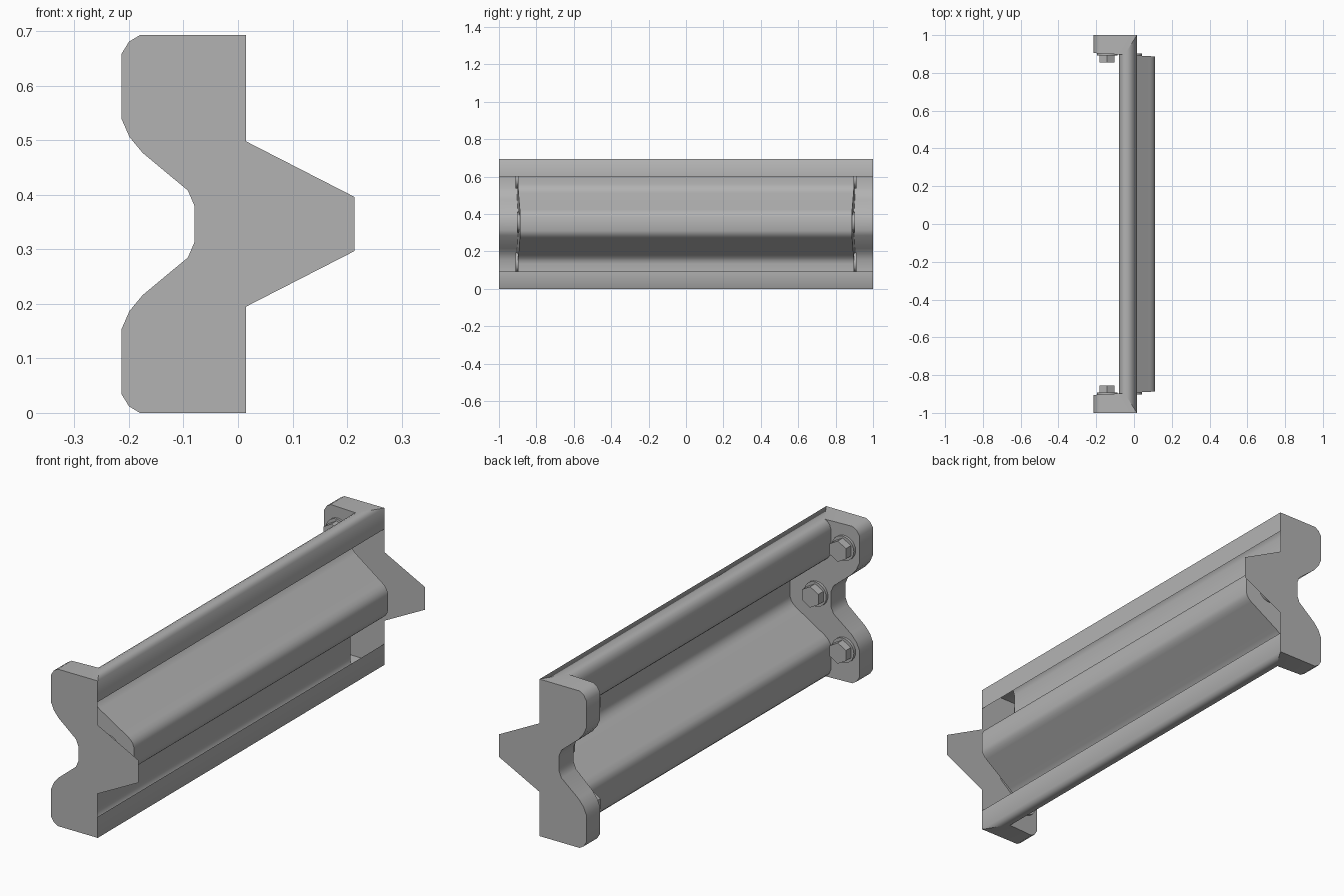
import bpy, bmesh, math
from mathutils import Matrix

if "Cube" in bpy.data.objects:
    bpy.data.objects.remove(bpy.data.objects["Cube"])

H = 0.693  # total height; every profile is symmetric about H / 2

# Dark galvanised grey
steel = bpy.data.materials.new("dark_grey")
steel.diffuse_color = (0.45, 0.45, 0.45, 1)
steel.use_nodes = True
steel.node_tree.nodes["Principled BSDF"].inputs["Base Color"].default_value = steel.diffuse_color


def both_halves(upper):
    """Extend an upper-half (x, z) profile with its reflection below."""
    return upper + [(x, H - z) for x, z in reversed(upper)]


def inner_y(x):
    """Slightly slanted plane where the beam meets the end brackets."""
    return 0.893 - 0.055 * x


def finish(name, bm, mirror=False, angle=50):
    bmesh.ops.recalc_face_normals(bm, faces=bm.faces)
    mesh = bpy.data.meshes.new(name)
    bm.to_mesh(mesh)
    bm.free()
    mesh.materials.append(steel)
    ob = bpy.data.objects.new(name, mesh)
    bpy.context.collection.objects.link(ob)
    bpy.ops.object.select_all(action='DESELECT')
    ob.select_set(True)
    bpy.context.view_layer.objects.active = ob
    bpy.ops.object.shade_smooth_by_angle(angle=math.radians(angle))
    if mirror:
        mod = ob.modifiers.new("both_ends", 'MIRROR')
        mod.use_axis = (False, True, False)
        mod.use_mirror_merge = False
    return ob


# Corrugated beam: front lip, top, rear bump, slope, central ridge
beam = both_halves([
    (0.015, 0.6), (0.015, H), (-0.05, H), (-0.062, 0.687), (-0.073, 0.675),
    (-0.08, 0.655), (-0.08, 0.56), (-0.077, 0.543), (-0.068, 0.528),
    (-0.05, 0.512), (0.085, 0.422), (0.098, 0.411), (0.107, 0.398),
    (0.112, 0.383)])
bm = bmesh.new()
rows = []
for i, (x, z) in enumerate(beam):
    # the lips run the whole length, the rest stops at the brackets
    y = 1.0 if i < 2 or i >= len(beam) - 2 else inner_y(x)
    rows.append((bm.verts.new((x, -y, z)), bm.verts.new((x, y, z))))
for a, b in zip(rows, rows[1:]):
    bm.faces.new((a[0], a[1], b[1], b[0]))
finish("corrugated_beam", bm, angle=170)

# End brackets: flat outer plate with pointed tab, rim, and bolting face
back = both_halves([
    (-0.18, H), (-0.2, 0.681), (-0.214, 0.658), (-0.214, 0.54),
    (-0.199, 0.506), (-0.175, 0.477), (-0.092, 0.408), (-0.08, 0.38)])
tab = both_halves([(0.015, H), (0.015, 0.498), (0.214, 0.396)])
bm = bmesh.new()
tab_v = [bm.verts.new((x, 1, z)) for x, z in tab]
outer = [bm.verts.new((x, 1, z)) for x, z in back]
inner = [bm.verts.new((x, inner_y(x), z)) for x, z in back]
seat = [bm.verts.new((x, inner_y(x), z)) for x, z in beam[2:-2]]
bm.faces.new(tab_v + outer[::-1])
bm.faces.new(inner + seat[::-1])
rim_out = [tab_v[0]] + outer + [tab_v[-1]]
rim_in = [seat[0]] + inner + [seat[-1]]
for i in range(len(rim_out) - 1):
    bm.faces.new((rim_out[i], rim_out[i + 1], rim_in[i + 1], rim_in[i]))
finish("end_brackets", bm, mirror=True)


# Bolts with washers on the bolting faces
def add_disc(bm, x, z, radius, y0, y1, sides):
    mat = Matrix.Translation((x, (y0 + y1) / 2, z)) @ Matrix.Rotation(math.pi / 2, 4, 'X')
    bmesh.ops.create_cone(bm, cap_ends=True, segments=sides, radius1=radius,
                          radius2=radius, depth=y1 - y0, matrix=mat)


for label, x, z in (("upper", -0.142, 0.59),
                    ("middle", -0.012, 0.356),
                    ("lower", -0.142, 0.14)):
    face = inner_y(x)
    bm = bmesh.new()
    add_disc(bm, x, z, 0.054, face - 0.01, face + 0.01, 24)
    finish(label + "_washers", bm, mirror=True, angle=30)
    bm = bmesh.new()
    add_disc(bm, x, z, 0.046, face - 0.045, face, 6)
    finish(label + "_bolts", bm, mirror=True, angle=30)
